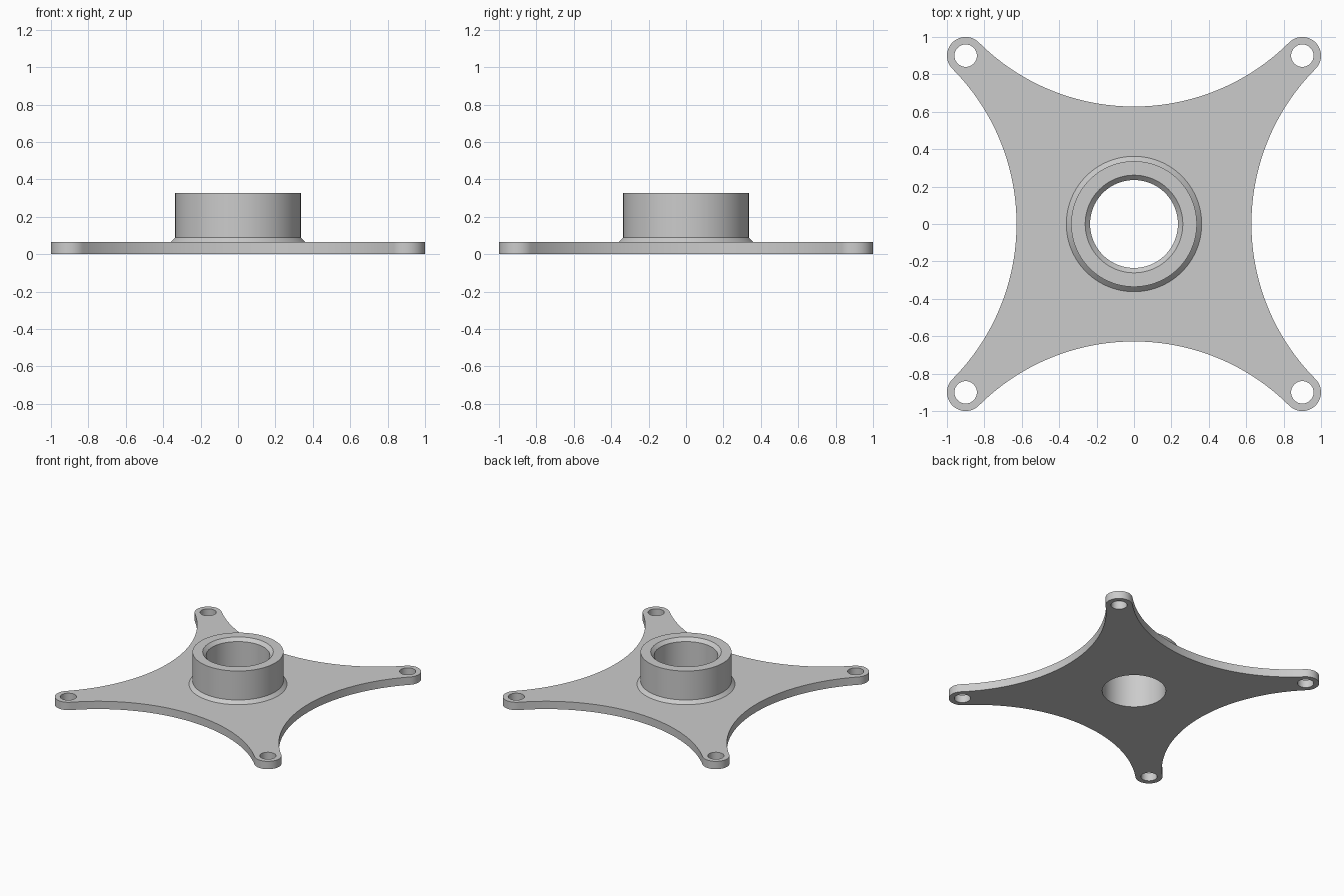
import bpy
import bmesh
from math import cos, sin, tau, pi, atan2

old = bpy.data.objects.get("Cube")
if old:
    bpy.data.objects.remove(old, do_unlink=True)

THICK = 0.064          # plate thickness
TOP = 0.326            # top of the collar
LUG, LUG_R, BOLT_R = 0.9, 0.1, 0.06
WAIST = 0.628          # plate half-width at the middle of each side
HUB_R, BORE_R, BEVEL = 0.336, 0.235, 0.026

# Side arc tangent to the round corner lugs
gap = LUG - WAIST
SIDE_R = (LUG**2 + gap**2 - LUG_R**2) / (2 * (LUG_R + gap))
SIDE_C = WAIST + SIDE_R


def arc(cx, cy, r, start, end, steps):
    return [(cx + r * cos(start + (end - start) * i / steps),
             cy + r * sin(start + (end - start) * i / steps))
            for i in range(steps)]


def circle(r, cx=0, cy=0, steps=96):
    return arc(cx, cy, r, 0, tau, steps)


def plate_outline():
    """One lug and one concave side, repeated four times."""
    tilt = atan2(SIDE_C - LUG, LUG)
    quarter = arc(LUG, LUG, LUG_R, tilt - pi / 2 - 2 * (tilt - pi / 4), pi - tilt, 24)
    quarter += arc(0, SIDE_C, SIDE_R, -tilt, tilt - pi, 64)
    points = []
    for k in range(4):
        c, s = round(cos(k * pi / 2)), round(sin(k * pi / 2))
        points += [(x * c - y * s, x * s + y * c) for x, y in quarter]
    return points


bm = bmesh.new()


def ring(points, z):
    return [bm.verts.new((x, y, z)) for x, y in points]


def wall(a, b):
    for i in range(len(a)):
        j = (i + 1) % len(a)
        bm.faces.new((a[i], a[j], b[j], b[i]))


def cap(rings):
    edges = [bm.edges.get((r[i - 1], r[i])) for r in rings for i in range(len(r))]
    bmesh.ops.triangle_fill(bm, edges=edges, use_beauty=True, use_dissolve=False)


# Plate edge and bolt holes
shapes = [plate_outline()]
shapes += [circle(BOLT_R, sx * LUG, sy * LUG, 48) for sx in (-1, 1) for sy in (-1, 1)]
lower = [ring(s, 0) for s in shapes]
upper = [ring(s, THICK) for s in shapes]
for a, b in zip(lower, upper):
    wall(a, b)

# Collar: foot bevel, outer wall, rim, mouth bevel and bore
profile = [(HUB_R + BEVEL, THICK), (HUB_R, THICK + BEVEL), (HUB_R, TOP),
           (BORE_R + BEVEL, TOP), (BORE_R, TOP - BEVEL), (BORE_R, 0)]
collar = [ring(circle(r), z) for r, z in profile]
for a, b in zip(collar, collar[1:]):
    wall(a, b)

# Flat plate faces
cap(upper + [collar[0]])
cap(lower + [collar[-1]])
bmesh.ops.recalc_face_normals(bm, faces=bm.faces)

mesh = bpy.data.meshes.new("flange_plate_with_collar")
bm.to_mesh(mesh)
bm.free()
flange = bpy.data.objects.new("flange_plate_with_collar", mesh)
bpy.context.collection.objects.link(flange)

# Grey finish
grey = bpy.data.materials.new("plain_grey")
grey.use_nodes = True
colour = (0.6, 0.6, 0.6, 1)
grey.diffuse_color = colour
grey.node_tree.nodes["Principled BSDF"].inputs["Base Color"].default_value = colour
mesh.materials.append(grey)

bpy.ops.object.select_all(action="DESELECT")
flange.select_set(True)
bpy.context.view_layer.objects.active = flange
bpy.ops.object.shade_smooth_by_angle(angle=pi / 6)
